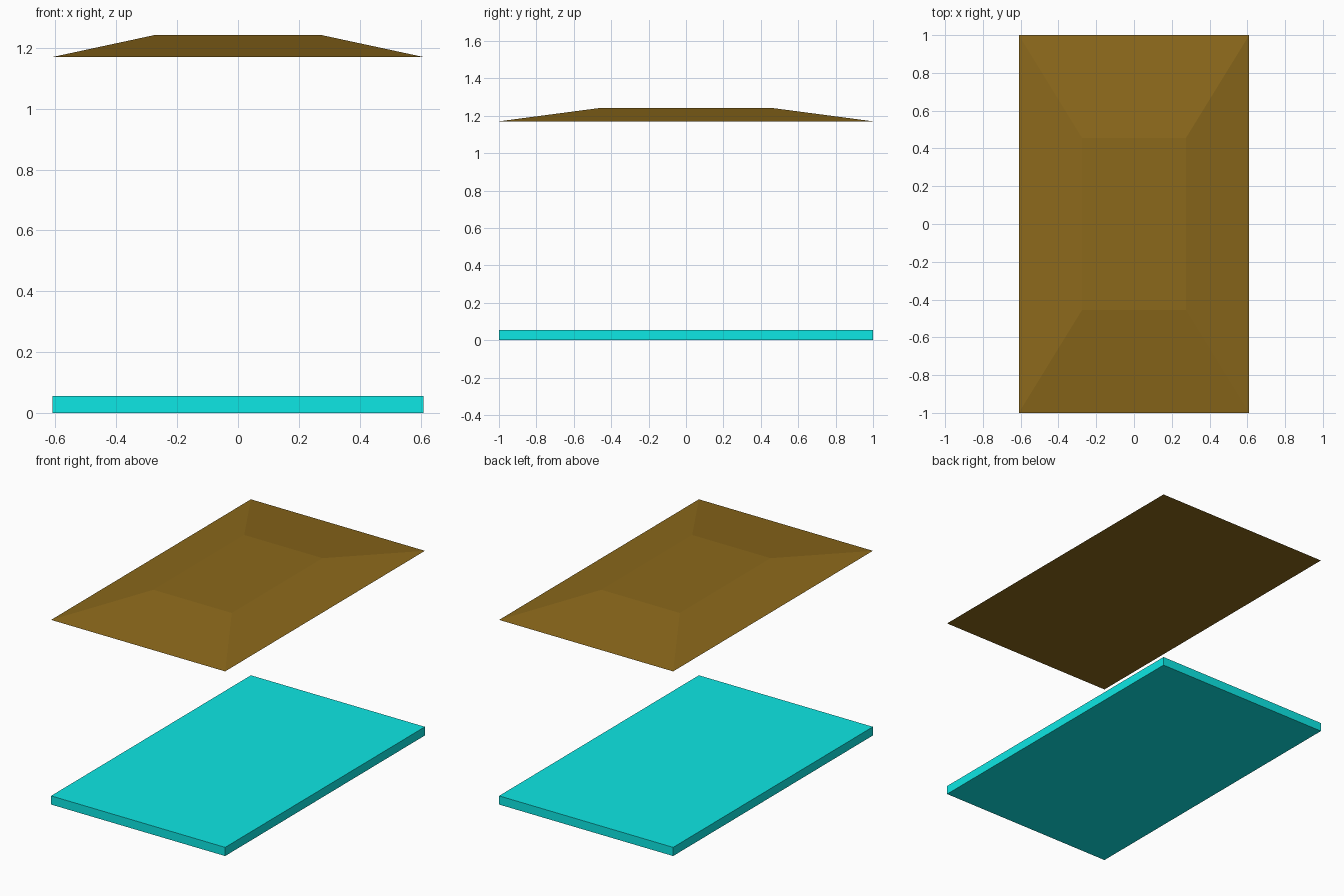
import bpy, bmesh

if "Cube" in bpy.data.objects:
    bpy.data.objects.remove(bpy.data.objects["Cube"])


def frustum(name, bottom, top, z0, z1, color):
    """Four-sided solid between two centred rectangles given as half sizes."""
    bm = bmesh.new()
    bmesh.ops.create_cube(bm, size=2)
    for v in bm.verts:
        hx, hy = top if v.co.z > 0 else bottom
        v.co = (v.co.x * hx, v.co.y * hy, z1 if v.co.z > 0 else z0)
    bmesh.ops.recalc_face_normals(bm, faces=bm.faces)
    mesh = bpy.data.meshes.new(name)
    bm.to_mesh(mesh)
    bm.free()
    mat = bpy.data.materials.new(name + "_material")
    mat.diffuse_color = (*color, 1)
    mat.use_nodes = True
    mat.node_tree.nodes["Principled BSDF"].inputs["Base Color"].default_value = mat.diffuse_color
    mesh.materials.append(mat)
    obj = bpy.data.objects.new(name, mesh)
    bpy.context.collection.objects.link(obj)
    return obj


# Flat floor slab
frustum("floor_slab", (0.61, 1.0), (0.61, 1.0), 0.0, 0.055, (0.004, 0.80, 0.78))

# Floating hipped roof with a flat top
frustum("roof", (0.61, 1.0), (0.275, 0.455), 1.17, 1.242, (0.26, 0.14, 0.011))
